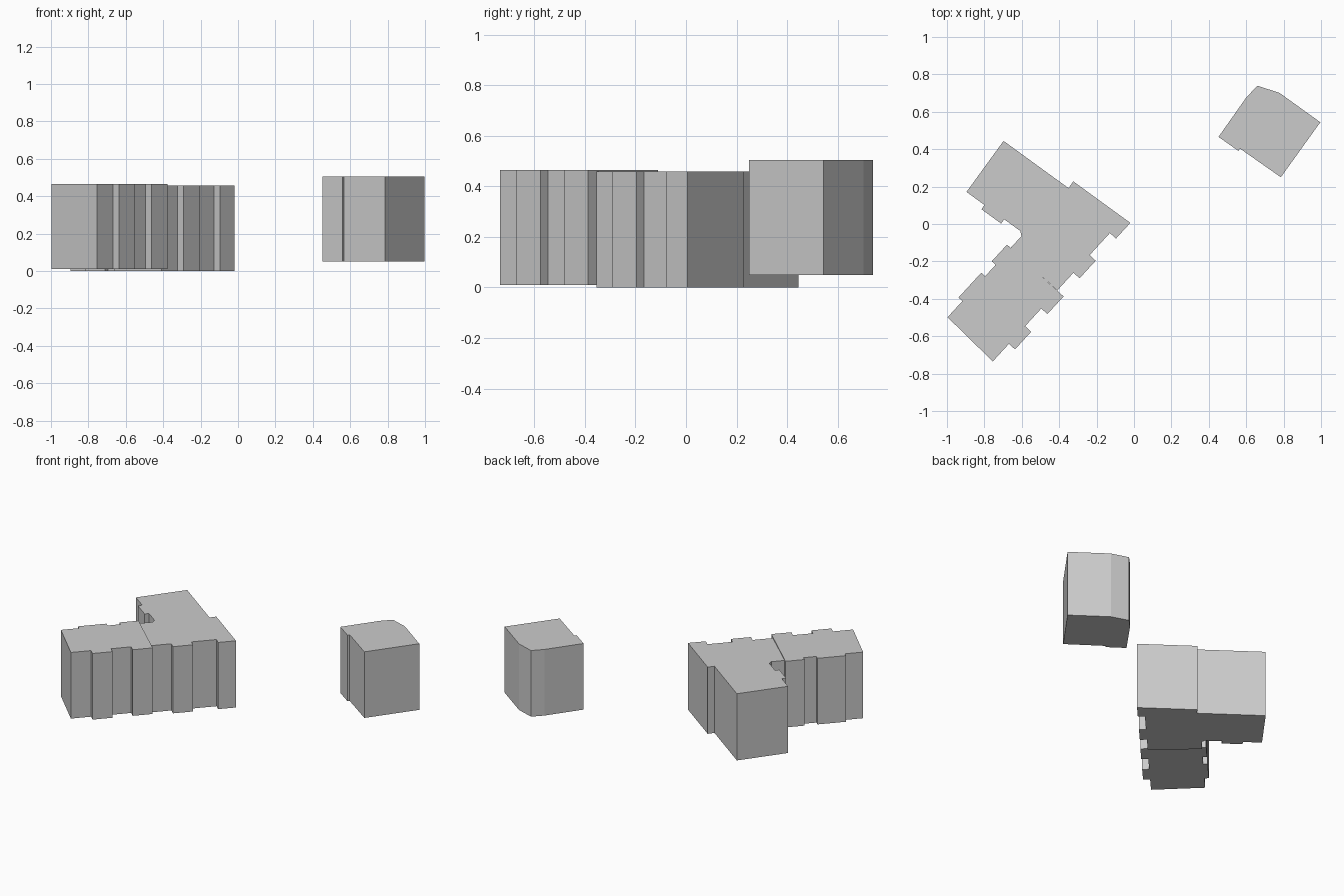
import bpy
import bmesh
from math import cos, sin, radians

cube = bpy.data.objects.get("Cube")
if cube:
    bpy.data.objects.remove(cube, do_unlink=True)

# One plain wall colour
grey = bpy.data.materials.new("light_grey")
grey.use_nodes = True
colour = (0.6, 0.6, 0.6, 1)
grey.diffuse_color = colour
grey.node_tree.nodes["Principled BSDF"].inputs["Base Color"].default_value = colour

LEFT, RIGHT, AHEAD = 90, -90, 0
BAY, DEPTH = 0.128, 0.044   # facade bay width and projection
JOG = 0.028                 # small steps in the rear walls


def projecting_bay(width=BAY):
    """Step out of the facade and run along the bay front."""
    return [(RIGHT, DEPTH), (LEFT, width)]


def step_back(width):
    """Return to the facade line and run along it."""
    return [(LEFT, DEPTH), (RIGHT, width)]


def footprint(start, heading, moves):
    """Trace wall corners from (turn, length) moves."""
    x, y = start
    points = [(x, y)]
    for turn, length in moves:
        heading += turn
        x += length * cos(radians(heading))
        y += length * sin(radians(heading))
        points.append((x, y))
    return points


def block(name, points, bottom, top):
    """Raise a footprint into a closed flat-roofed block."""
    bm = bmesh.new()
    base = bm.faces.new([bm.verts.new((x, y, bottom)) for x, y in points])
    raised = bmesh.ops.extrude_face_region(bm, geom=[base], use_keep_orig=True)
    roof = [v for v in raised["geom"] if isinstance(v, bmesh.types.BMVert)]
    bmesh.ops.translate(bm, verts=roof, vec=(0, 0, top - bottom))
    bmesh.ops.recalc_face_normals(bm, faces=bm.faces)
    mesh = bpy.data.meshes.new(name)
    bm.to_mesh(mesh)
    bm.free()
    mesh.materials.append(grey)
    obj = bpy.data.objects.new(name, mesh)
    bpy.context.collection.objects.link(obj)
    return obj


# Front wing: bayed facade, cross wall, then the stepped rear wall
front_moves = [(AHEAD, BAY)] + projecting_bay() + step_back(BAY) + projecting_bay()
front_moves += [(LEFT, 0.41), (LEFT, 0.121)]
front_moves += [(LEFT, JOG), (RIGHT, 0.083), (RIGHT, JOG), (LEFT, 0.18)]
front_moves += [(LEFT, JOG), (RIGHT, 0.117)]
block("front_wing", footprint((-0.755, -0.735), 47.5, front_moves), 0.01, 0.464)

# Main wing: rest of the facade, the angled rear arm, and the inner corner
main_moves = [(AHEAD, BAY)] + projecting_bay() + step_back(0.16) + projecting_bay(0.114)
main_moves += [(96.5, 0.377), (LEFT, DEPTH), (RIGHT, 0.429), (LEFT, 0.337)]
main_moves += [(LEFT, 0.119), (RIGHT, JOG), (LEFT, 0.13), (LEFT, JOG), (RIGHT, 0.107)]
main_moves += [(-43, JOG), (-53.5, 0.087)]
block("main_wing", footprint((-0.41, -0.355), 47.5, main_moves), 0, 0.458)

# Detached block with a chamfered rear corner
detached_moves = [(AHEAD, 0.362), (LEFT, 0.27), (18, 0.123), (64, 0.085),
                  (8.5, 0.259), (LEFT, 0.13), (LEFT, 0.015)]
block("detached_block", footprint((0.785, 0.25), 54.3, detached_moves), 0.05, 0.504)
